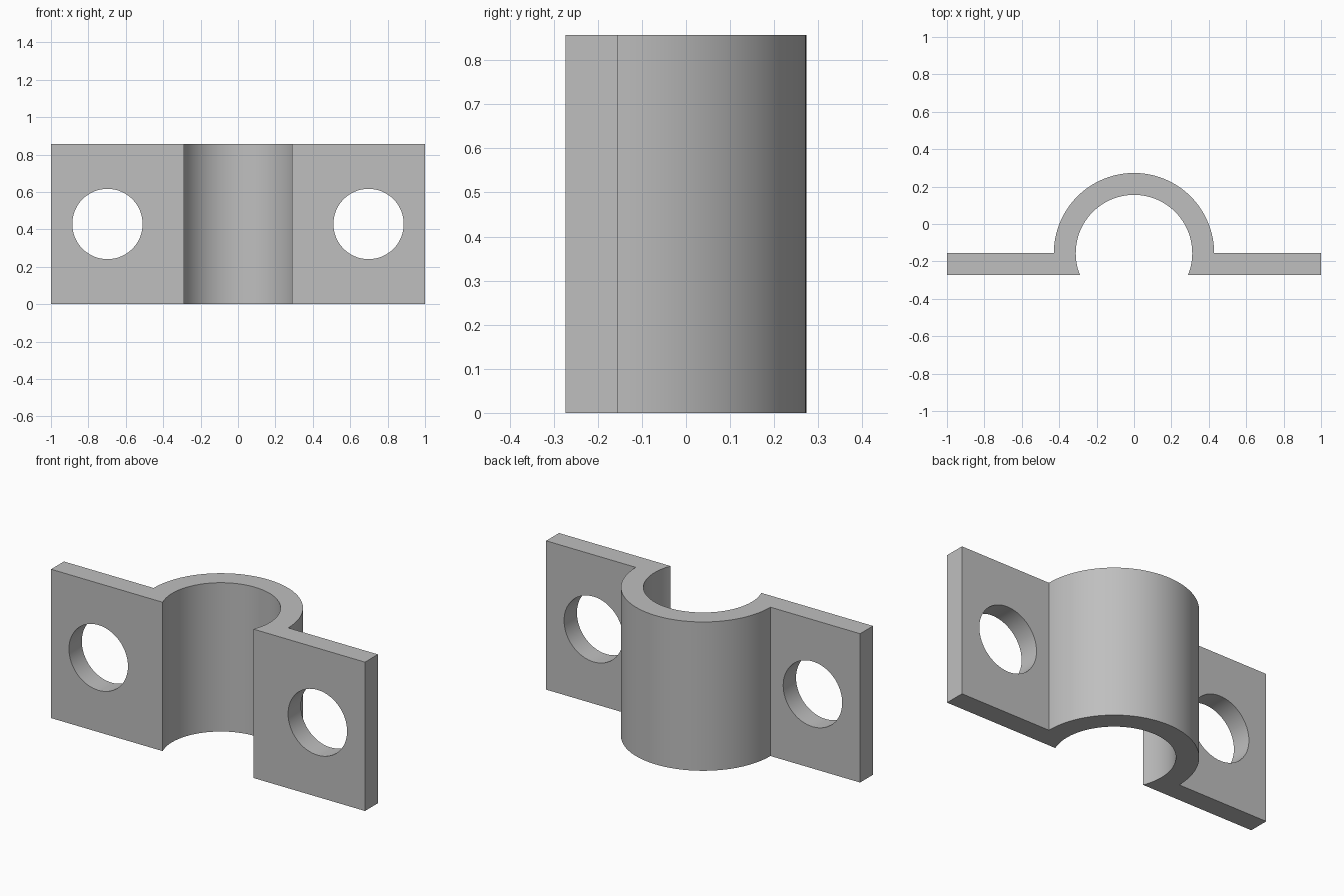
import bpy
import bmesh
from math import asin, cos, sin, pi, radians, sqrt

HEIGHT = 0.857
THICK = 0.117
R_OUT = 0.4286
R_IN = R_OUT - THICK
FRONT = -0.2728
AXIS_Y = FRONT + THICK      # saddle axis lies on the back face of the flanges
HOLE_X, HOLE_R = 0.698, 0.188
STEPS = 64

cube = bpy.data.objects.get("Cube")
if cube:
    bpy.data.objects.remove(cube, do_unlink=True)

steel = bpy.data.materials.new("plain_grey")
steel.use_nodes = True
colour = (0.52, 0.52, 0.52, 1)
steel.diffuse_color = colour
steel.node_tree.nodes["Principled BSDF"].inputs["Base Color"].default_value = colour


def arc(radius, start, end):
    """Points along an arc around the saddle axis."""
    angles = [start + (end - start) * i / STEPS for i in range(STEPS + 1)]
    return [(radius * cos(a), AXIS_Y + radius * sin(a)) for a in angles]


def extrude_profile(name, points, height):
    bm = bmesh.new()
    base = bm.faces.new([bm.verts.new((x, y, 0)) for x, y in points])
    top = bmesh.ops.extrude_face_region(bm, geom=[base])["geom"]
    verts = [g for g in top if isinstance(g, bmesh.types.BMVert)]
    bmesh.ops.translate(bm, verts=verts, vec=(0, 0, height))
    bmesh.ops.recalc_face_normals(bm, faces=bm.faces)
    mesh = bpy.data.meshes.new(name)
    bm.to_mesh(mesh)
    bm.free()
    obj = bpy.data.objects.new(name, mesh)
    bpy.context.collection.objects.link(obj)
    return obj


# Saddle and both flanges share one continuous cross-section
dip = asin(THICK / R_IN)
profile = [(1, FRONT), (1, AXIS_Y)]
profile += arc(R_OUT, 0, pi)
profile += [(-1, AXIS_Y), (-1, FRONT)]
profile += arc(R_IN, pi + dip, -dip)
clamp = extrude_profile("pipe_clamp", profile, HEIGHT)
clamp.data.materials.append(steel)

# Bolt holes through the flanges
bpy.context.view_layer.objects.active = clamp
for side in (-1, 1):
    bpy.ops.mesh.primitive_cylinder_add(
        vertices=STEPS, radius=HOLE_R, depth=THICK * 3,
        location=(side * HOLE_X, FRONT + THICK / 2, HEIGHT / 2),
        rotation=(pi / 2, 0, 0))
    cutter = bpy.context.object
    cutter.name = "bolt_hole_cutter"
    cutter.hide_render = True
    cutter.data.materials.append(steel)
    bpy.context.view_layer.objects.active = clamp
    cut = clamp.modifiers.new("bolt_hole", "BOOLEAN")
    cut.operation = "DIFFERENCE"
    cut.solver = "EXACT"
    cut.object = cutter
    bpy.ops.object.modifier_apply(modifier=cut.name)
    bpy.data.objects.remove(cutter, do_unlink=True)

# Smooth curved walls, crisp corners
bpy.ops.object.select_all(action="DESELECT")
clamp.select_set(True)
bpy.context.view_layer.objects.active = clamp
bpy.ops.object.shade_smooth_by_angle(angle=radians(30))
